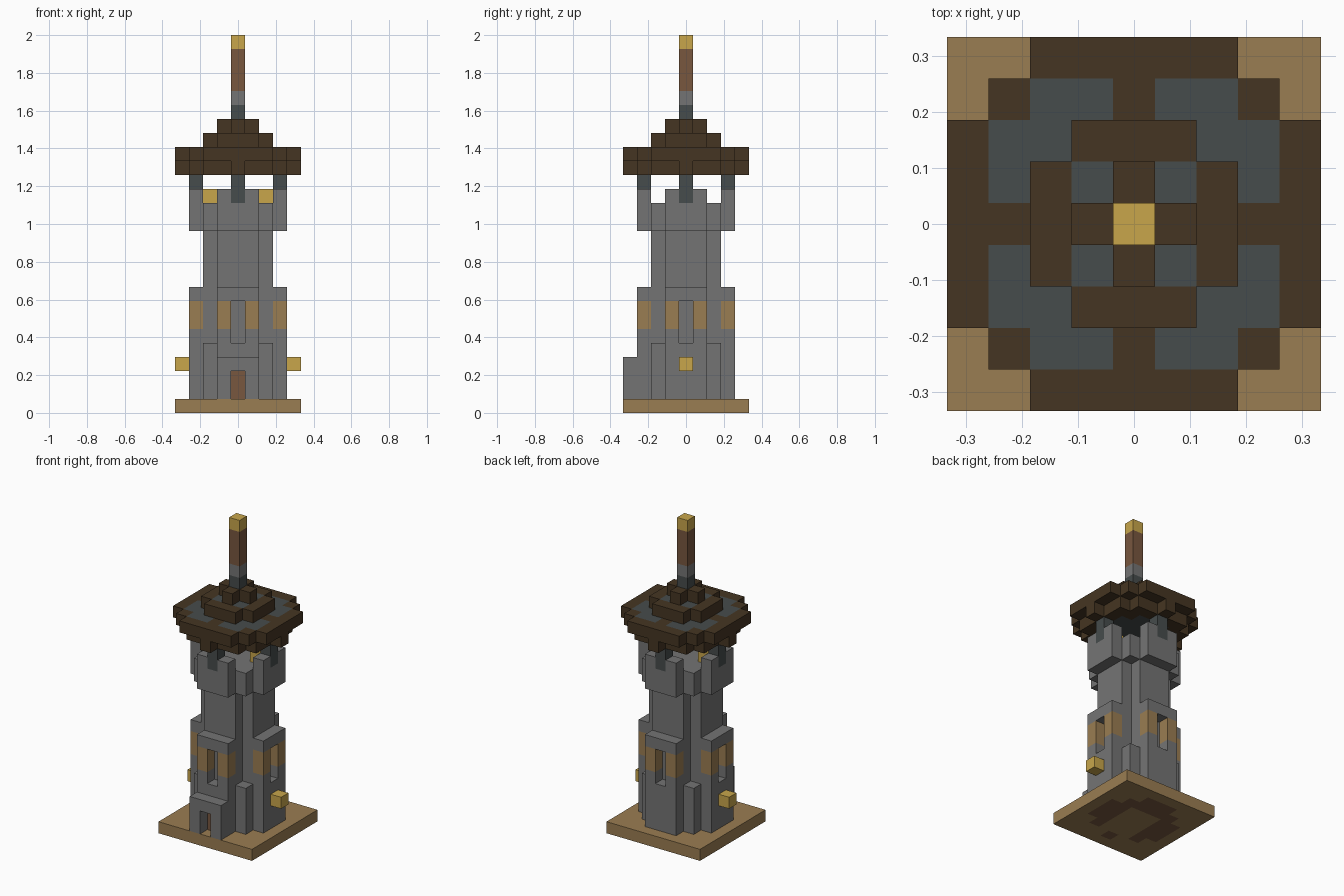
import bpy
import bmesh
from mathutils import Vector

cube = bpy.data.objects.get("Cube")
if cube:
    bpy.data.objects.remove(cube, do_unlink=True)

U = 2 / 27  # edge of one block


def material(name, rgb):
    m = bpy.data.materials.new(name)
    m.use_nodes = True
    linear = [(c / 255 / 12.92) if c < 11 else ((c / 255 + 0.055) / 1.055) ** 2.4 for c in rgb]
    m.diffuse_color = (*linear, 1)
    bsdf = next(n for n in m.node_tree.nodes if n.type == 'BSDF_PRINCIPLED')
    bsdf.inputs["Base Color"].default_value = (*linear, 1)
    bsdf.inputs["Roughness"].default_value = 0.9
    return m


STONE = material("stone grey", (116, 116, 116))
TAN = material("light plank", (154, 125, 82))
DARK = material("dark timber", (69, 53, 34))
SLATE = material("slate", (70, 76, 76))
BROWN = material("brown wood", (120, 87, 63))
GOLD = material("lantern gold", (200, 166, 75))

AXES = [Vector(v) for v in ((1, 0, 0), (-1, 0, 0), (0, 1, 0), (0, -1, 0), (0, 0, 1), (0, 0, -1))]


def blocks(name, cells, mats, rule=None):
    """Outer skin of a set of grid blocks; rule(x, y, z, normal) picks the material slot."""
    cells = set(cells)
    bm = bmesh.new()
    for cell in sorted(cells):
        for n in AXES:
            if tuple(int(c + d) for c, d in zip(cell, n)) in cells:
                continue
            a = Vector((n.y, n.z, n.x))
            b = n.cross(a)
            mid = Vector(cell) + Vector((0, 0, 0.5)) + n / 2
            corners = ((-1, -1), (1, -1), (1, 1), (-1, 1))
            face = bm.faces.new([bm.verts.new((mid + (a * i + b * j) / 2) * U) for i, j in corners])
            face.material_index = rule(*cell, n) if rule else 0
    bmesh.ops.remove_doubles(bm, verts=bm.verts[:], dist=U / 100)
    mesh = bpy.data.meshes.new(name)
    bm.to_mesh(mesh)
    bm.free()
    for m in mats:
        mesh.materials.append(m)
    ob = bpy.data.objects.new(name, mesh)
    bpy.context.collection.objects.link(ob)
    return ob


def layers(plan, low, high):
    return {(x, y, z) for x, y in plan for z in range(low, high + 1)}


def disc(limit):
    return {(x, y) for x in range(-4, 5) for y in range(-4, 5) if x * x + y * y <= limit}


def square(r):
    return {(x, y) for x in range(-r, r + 1) for y in range(-r, r + 1)}


# Tower plans
stout = disc(10)                                  # with filled corners
notched = {(x, y) for x, y in stout if abs(x * y) != 4}
slim = disc(5)
mids = {(3, 0), (-3, 0), (0, 3), (0, -3)}         # middle of each side


# Base slab, darker under the walls
def base_rule(x, y, z, n):
    wall = (x, y) in stout and max(abs(x), abs(y)) >= 2
    open_front = y <= -2 and abs(x) <= 1 and (x, y) != (0, -3)
    return 1 if n.z < 0 and wall and not open_front else 0


blocks("base_slab", layers(square(4), 0, 0), [TAN, BROWN], base_rule)

# Lower tower with door recess
door_cells = layers({(0, -3)}, 1, 2)
blocks("lower_tower", layers(stout, 1, 4) - door_cells, [STONE])
blocks("door", door_cells, [BROWN])

# Porch around the door
porch = layers({(-1, -4), (0, -4), (1, -4)}, 1, 3) - layers({(0, -4)}, 1, 2)
blocks("porch", porch, [STONE])


# Middle tower with window slots and plank surrounds
def plank_rule(x, y, z, n):
    return 1 if z in (6, 7) and max(abs(x), abs(y)) == 3 else 0


blocks("middle_tower", layers(notched, 5, 8) - layers(mids, 5, 7), [STONE, TAN], plank_rule)

# Slim shaft, overhanging platform and battlements
blocks("upper_shaft", layers(slim, 9, 12), [STONE])
blocks("platform", layers(stout, 13, 14), [STONE])
rim = {(x, y) for x, y in stout if max(abs(x), abs(y)) == 3} - mids
blocks("battlements", layers(rim, 15, 15), [STONE])

# Roof posts
for x, y in sorted(mids):
    blocks("roof_post", layers({(x, y)}, 15, 16), [SLATE])

# Lanterns on both sides, outside and on the platform
for side in (-1, 1):
    blocks("side_lantern", {(side * 4, 0, 3)}, [GOLD])
    blocks("platform_lantern", {(side * 2, 0, 15)}, [GOLD])


# Stepped roof with slate panels between timber ribs
def soffit_rule(x, y, z, n):
    return 1 if n.z < 0 and x * x + y * y < 8 else 0


def panel_rule(x, y, z, n):
    inner = max(abs(x), abs(y)) <= 3 and abs(x * y) != 9
    return 1 if n.z > 0 and x and y and inner else 0


def cap_rule(x, y, z, n):
    return 1 if n.z > 0 and abs(x * y) == 1 else 0


blocks("roof_eaves", layers(disc(16), 17, 17), [DARK, SLATE], soffit_rule)
blocks("roof_brim", layers(disc(20), 18, 18), [DARK, SLATE], panel_rule)
blocks("roof_step", layers(disc(5), 19, 19), [DARK, SLATE], cap_rule)
blocks("roof_cap", layers(disc(1), 20, 20), [DARK])

# Spire
for name, low, high, mat in (("spire_foot", 21, 21, SLATE), ("spire_collar", 22, 22, STONE),
                             ("spire_pole", 23, 25, BROWN), ("spire_tip", 26, 26, GOLD)):
    blocks(name, layers({(0, 0)}, low, high), [mat])
